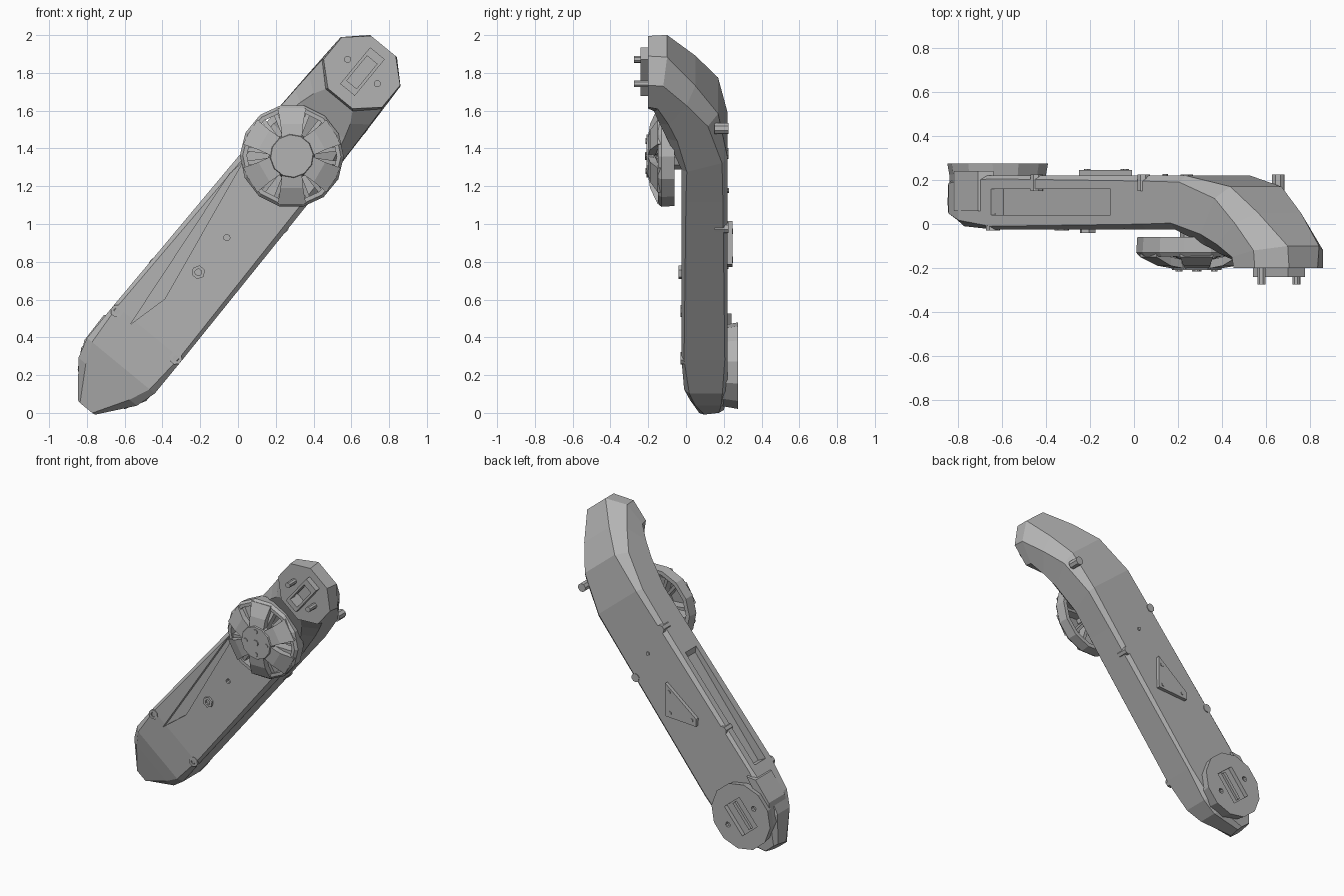
import bpy, bmesh, math
from mathutils import Vector

if "Cube" in bpy.data.objects:
    bpy.data.objects.remove(bpy.data.objects["Cube"])

ANG = math.radians(50.6)
CA, SA = math.cos(ANG), math.sin(ANG)

grey = bpy.data.materials.new("metal_grey")
grey.diffuse_color = (0.45, 0.45, 0.45, 1)
grey.use_nodes = True
grey.node_tree.nodes["Principled BSDF"].inputs["Base Color"].default_value = grey.diffuse_color


def place(u, y, v):
    """u runs along the arm, v across it, y is depth."""
    return Vector((-0.62 + CA * u - SA * v, y, 0.25 + SA * u + CA * v))


def loft(name, rings, closed=False):
    """Skin a list of point rings; cap the ends unless the loft is closed."""
    bm = bmesh.new()
    vs = [[bm.verts.new(p) for p in r] for r in rings]
    n = len(rings[0])
    for i in range(len(vs) if closed else len(vs) - 1):
        a, b = vs[i], vs[(i + 1) % len(vs)]
        for k in range(n):
            bm.faces.new((a[k], a[(k + 1) % n], b[(k + 1) % n], b[k]))
    if not closed:
        bm.faces.new(vs[0])
        bm.faces.new(vs[-1][::-1])
    bmesh.ops.recalc_face_normals(bm, faces=bm.faces)
    me = bpy.data.meshes.new(name)
    bm.to_mesh(me)
    bm.free()
    me.materials.append(grey)
    ob = bpy.data.objects.new(name, me)
    bpy.context.collection.objects.link(ob)
    return ob


def prism(name, uv, y0, y1, scale=1.0):
    """Extrude a u,v outline through the depth, optionally tapering."""
    cu = sum(p[0] for p in uv) / len(uv)
    cv = sum(p[1] for p in uv) / len(uv)
    return loft(name, [[place(u, y0, v) for u, v in uv],
                       [place(cu + (u - cu) * scale, y1, cv + (v - cv) * scale) for u, v in uv]])


def circle(u, v, r, n, off=0.5):
    return [(u + r * math.cos(2 * math.pi * (k + off) / n),
             v + r * math.sin(2 * math.pi * (k + off) / n)) for k in range(n)]


def rect(u, v, hu, hv):
    return [(u - hu, v - hv), (u + hu, v - hv), (u + hu, v + hv), (u - hu, v + hv)]


def cut(target, cutter):
    m = target.modifiers.new(cutter.name, 'BOOLEAN')
    m.operation, m.solver, m.object = 'DIFFERENCE', 'EXACT', cutter
    cutter.hide_render = True
    cutter.hide_viewport = True


# arm body: front u,y / back u,y / half width / chamfer across / chamfer in depth
stations = [
    (-0.29, 0.07, -0.27, 0.20, 0.06, 0.3, 0.2),
    (-0.11, 0.02, -0.11, 0.215, 0.20, 0.25, 0.15),
    (0.0, -0.01, 0.0, 0.22, 0.232, 0.15, 0.12),
    (0.23, -0.025, 0.23, 0.22, 0.232, 0.08, 0.06),
    (1.30, -0.025, 1.30, 0.22, 0.222, 0.12, 0.1),
    (1.50, -0.025, 1.58, 0.22, 0.222, 0.15, 0.12),
    (1.68, -0.10, 1.85, 0.17, 0.215, 0.3, 0.2),
    (1.76, -0.14, 2.02, 0.05, 0.21, 0.4, 0.25),
    (1.82, -0.17, 2.19, -0.10, 0.205, 0.55, 0.29),
    (1.83, -0.20, 2.19, -0.20, 0.20, 0.58, 0.29),
]
rings = []
for uf, yf, ub, yb, w, cv, ct in stations:
    sec = [(-1 + cv, 0), (1 - cv, 0), (1, ct), (1, 1 - ct),
           (1 - cv, 1), (-1 + cv, 1), (-1, 1 - ct), (-1, ct)]
    rings.append([place(uf + (ub - uf) * t, yf + (yb - yf) * t, s * w) for s, t in sec])
body = loft("arm_body", rings)

# recesses: side channel, front wedge, bolt hole, flange socket
cut(body, prism("side_channel_cutter", [(0.25, 0.17), (1.05, 0.19), (1.15, 0.3), (0.22, 0.3)], 0.04, 0.16))
cut(body, prism("front_wedge_cutter", [(0.20, 0.10), (0.42, 0.045), (1.24, 0.185), (1.15, 0.20)], -0.1, 0.005))
cut(body, prism("bolt_hole_cutter", circle(0.88, -0.003, 0.017, 8), -0.1, 0.0))
cut(body, prism("flange_socket_cutter", rect(2.01, 0, 0.085, 0.04), -0.3, -0.15))

# socket frame and locating pins on the upper flange
frame = prism("flange_frame", rect(2.015, 0, 0.125, 0.05), -0.195, -0.24)
cut(frame, prism("frame_cutter", rect(2.01, 0, 0.085, 0.034), -0.3, -0.1))
for i, s in enumerate((-1, 1)):
    prism(f"flange_pin_{i}", circle(2.015, 0.102 * s, 0.019, 8), -0.19, -0.275)

# lower joint disc on the back
disc = prism("rear_joint_disc", circle(0, 0, 0.215, 12), 0.19, 0.275, 1.07)
cut(disc, prism("rear_socket_cutter", rect(0, 0, 0.11, 0.075), 0.245, 0.4))
for i, s in enumerate((-1, 1)):
    cut(disc, prism(f"rear_hole_cutter_{i}", circle(0, 0.13 * s, 0.018, 8), 0.25, 0.4))
prism("rear_socket_bar", rect(0.0, 0.0, 0.10, 0.012), 0.23, 0.262)

# side lug beside the lower joint
prism("lower_side_lug", [(-0.15, 0.16), (-0.02, 0.235), (0.15, 0.24), (0.2, 0.19)], 0.06, 0.24)

# triangular bracket with three bolts on the back
corners = [(0.90, -0.13), (0.955, 0.03), (0.66, 0.06)]
corners = [(0.98, 0.015), (0.80, -0.13), (0.64, 0.045), (0.68, 0.08)]
prism("rear_bracket", corners, 0.21, 0.245)
for i, (u, v) in enumerate([(0.92, 0.0), (0.80, -0.085), (0.69, 0.04)]):
    prism(f"bracket_bolt_{i}", circle(u, v, 0.015, 6), 0.24, 0.25)

# front bosses, hex nut and edge screws
for i, (u, v) in enumerate([(0.21, 0.20), (0.215, -0.20)]):
    boss = prism(f"front_boss_{i}", circle(u, v, 0.034, 8), -0.03, 0.05)
    cut(boss, prism(f"boss_cutter_{i}", circle(u, v, 0.017, 8), -0.1, 0.0))
nut = prism("front_hex_nut", circle(0.642, -0.003, 0.037, 6), -0.01, -0.04)
cut(nut, prism("nut_cutter", circle(0.642, -0.003, 0.018, 8), -0.1, -0.025))
for i, (u, v) in enumerate([(0.53, 0.205), (1.29, 0.20), (1.11, -0.2), (1.78, -0.19)]):
    prism(f"edge_screw_{i}", circle(u, v, 0.03, 8), 0.15, 0.225)
prism("rear_small_bolt", circle(1.2, 0.0, 0.013, 8), 0.21, 0.228)

# spoked wheel
WU = CA * 0.905 + SA * 1.11
WV = -SA * 0.905 + CA * 1.11
rim_profile = [(0.27, -0.06), (0.275, -0.13), (0.26, -0.148), (0.238, -0.148), (0.242, -0.06)]
rim = []
for k in range(14):
    a = 2 * math.pi * k / 14
    rim.append([place(WU + r * math.cos(a), y, WV + r * math.sin(a)) for r, y in rim_profile])
loft("wheel_rim", rim, closed=True)
prism("wheel_hub", circle(WU, WV, 0.125, 12), -0.17, -0.21, 0.9)
prism("wheel_axle", circle(WU, WV, 0.075, 10), 0.0, -0.18)


def radial_bar(name, angle, stops):
    """Bar from hub to rim; stops are radius, half width, front y, back y."""
    c, s = math.cos(angle - ANG), math.sin(angle - ANG)
    bar = []
    for r, w, yf, yb in stops:
        bar.append([place(WU + r * c - t * s, y, WV + r * s + t * c)
                    for t, y in ((-w, yf), (w, yf), (w, yb), (-w, yb))])
    loft(name, bar)


for k in range(6):
    a = math.radians(30 + 60 * k)
    radial_bar(f"wheel_spoke_{k}", a, [(0.06, 0.05, -0.208, -0.17), (0.17, 0.06, -0.19, -0.15),
                                       (0.255, 0.075, -0.15, -0.11)])
    # thin ribs set back inside each opening
    for j, d in enumerate((-9, 9)):
        radial_bar(f"wheel_rib_{k}_{j}", a + math.radians(30 + d),
                   [(0.06, 0.008, -0.17, -0.10), (0.25, 0.012, -0.13, -0.07)])

# hub bolts and centre cap
for k in range(4):
    a = math.radians(40 + 90 * k)
    prism(f"hub_bolt_{k}", circle(WU + 0.08 * math.cos(a), WV + 0.08 * math.sin(a), 0.016, 8), -0.2, -0.215)
prism("hub_cap", circle(WU, WV, 0.022, 8), -0.2, -0.217)
